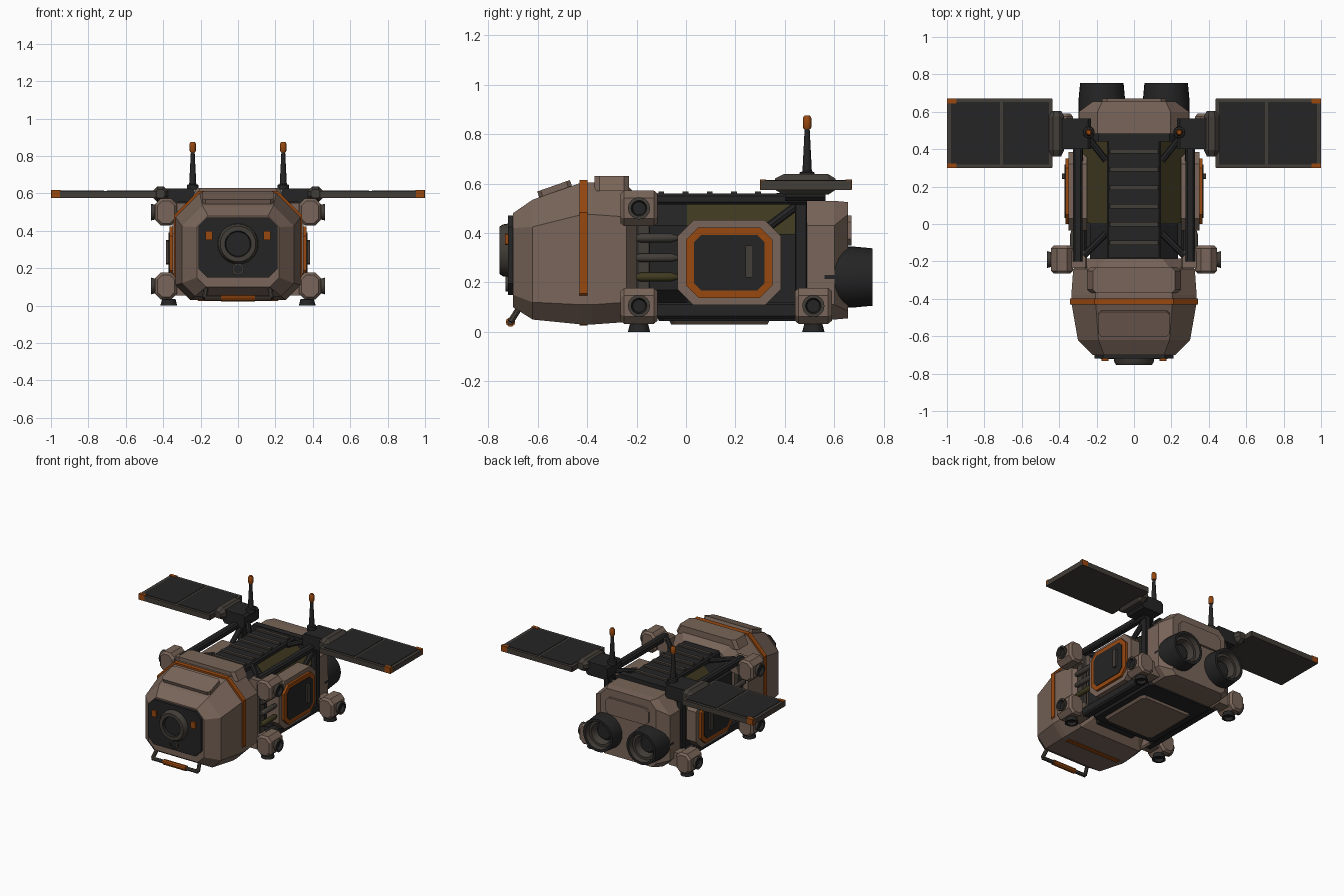
import bpy, bmesh, math
from mathutils import Vector

if "Cube" in bpy.data.objects:
    bpy.data.objects.remove(bpy.data.objects["Cube"], do_unlink=True)


def material(name, r, g, b):
    m = bpy.data.materials.new(name)
    m.use_nodes = True
    m.diffuse_color = (r, g, b, 1)
    node = m.node_tree.nodes["Principled BSDF"]
    node.inputs["Base Color"].default_value = (r, g, b, 1)
    node.inputs["Roughness"].default_value = 0.7
    return m


TAN = material("tan hull", 0.19, 0.13, 0.10)
BLACK = material("black", 0.018, 0.018, 0.018)
GREY = material("warm dark grey", 0.055, 0.047, 0.039)
ORANGE = material("burnt orange", 0.31, 0.065, 0.005)
OLIVE = material("dark olive", 0.05, 0.042, 0.014)


def finish(name, bm, mats, smooth=False):
    bmesh.ops.recalc_face_normals(bm, faces=bm.faces)
    mesh = bpy.data.meshes.new(name)
    bm.to_mesh(mesh)
    bm.free()
    for m in mats:
        mesh.materials.append(m)
    ob = bpy.data.objects.new(name, mesh)
    bpy.context.collection.objects.link(ob)
    if smooth:
        bpy.ops.object.select_all(action="DESELECT")
        ob.select_set(True)
        bpy.context.view_layer.objects.active = ob
        bpy.ops.object.shade_smooth_by_angle(angle=math.radians(35))
    return ob


def bridge(bm, rings):
    """Skin a list of vertex rings and cap both ends; returns bands of faces."""
    bands = []
    for a, b in zip(rings, rings[1:]):
        n = len(a)
        bands.append([bm.faces.new((a[i], a[(i + 1) % n], b[(i + 1) % n], b[i])) for i in range(n)])
    bands.append([bm.faces.new(rings[-1])])
    bm.faces.new(rings[0])
    return bands


def loft(name, mat, axis, rings, u=0):
    """Chamfered rectangles (t, half_u, v0, v1, top_cut, bottom_cut) skinned along an axis."""
    bm = bmesh.new()
    place = {"x": lambda t, p, q: (t, p, q), "y": lambda t, p, q: (p, t, q), "z": lambda t, p, q: (p, q, t)}[axis]
    loops = []
    for t, h, v0, v1, ct, cb in rings:
        pts = [(h - cb, v0), (h, v0 + cb), (h, v1 - ct), (h - ct, v1),
               (ct - h, v1), (-h, v1 - ct), (-h, v0 + cb), (cb - h, v0)]
        loops.append([bm.verts.new(place(t, u + p, q)) for p, q in pts])
    bridge(bm, loops)
    return finish(name, bm, [mat])


def block(name, mat, axis, t0, t1, u, h, v0, v1, cut=0.01):
    return loft(name, mat, axis, [(t, h, v0, v1, cut, cut) for t in (t0, t1)], u)


def lathe(name, mats, origin, direction, profile, inner=99, n=20):
    """Spin (distance, radius) points about a direction; bands from inner on use the second colour."""
    bm = bmesh.new()
    q = Vector(direction).to_track_quat("Z", "Y")
    rings = []
    for t, r in profile:
        rings.append([bm.verts.new(Vector(origin) + q @ Vector(
            (r * math.cos(k * math.tau / n), r * math.sin(k * math.tau / n), t))) for k in range(n)])
    for i, band in enumerate(bridge(bm, rings)):
        for f in band:
            f.material_index = 1 if i >= inner else 0
    return finish(name, bm, mats, True)


def strut(name, mat, a, b, r, n=8):
    d = Vector(b) - Vector(a)
    return lathe(name, [mat], a, d, [(0, r), (d.length, r)], n=n)


# Nose hull with band and hatches
loft("nose_hull", TAN, "y", [
    (-0.70, 0.22, 0.10, 0.48, 0.06, 0.05), (-0.62, 0.30, 0.05, 0.535, 0.11, 0.07),
    (-0.42, 0.335, 0.03, 0.605, 0.13, 0.08), (-0.38, 0.335, 0.03, 0.605, 0.13, 0.08),
    (-0.24, 0.325, 0.04, 0.595, 0.13, 0.08), (-0.185, 0.25, 0.10, 0.54, 0.10, 0.06)])
block("nose_band", ORANGE, "y", -0.43, -0.398, 0, 0.342, 0.025, 0.614, 0.13)
loft("rear_roof_hatch", TAN, "z", [(0.57, 0.25, -0.37, -0.23, 0.02, 0.02), (0.63, 0.22, -0.37, -0.23, 0.02, 0.02)])
hatch = block("front_roof_hatch", TAN, "z", -0.01, 0.018, 0, 0.19, -0.07, 0.07, 0.015)
hatch.location = (0, -0.53, 0.574)
hatch.rotation_euler.x = math.atan2(0.07, 0.2)

# Face plate, lenses and marker lights
loft("face_plate", BLACK, "y", [(t, 0.21, 0.15, 0.47, 0.045, 0.045) for t in (-0.69, -0.72)])
lathe("main_lens", [GREY, BLACK], (0, -0.71, 0.33), (0, -1, 0),
      [(0, 0.11), (0.03, 0.105), (0.045, 0.095), (0.045, 0.07), (0.025, 0.065)], 3, 28)
lathe("small_lens", [GREY, BLACK], (0, -0.71, 0.195), (0, -1, 0),
      [(0, 0.032), (0.02, 0.032), (0.02, 0.024), (0.015, 0.024)], 2)

# Front grab handle
strut("handle_grip", ORANGE, (-0.09, -0.71, 0.04), (0.09, -0.71, 0.04), 0.019, 10)
strut("handle_bar", GREY, (-0.18, -0.71, 0.04), (0.18, -0.71, 0.04), 0.013)

# Neck, middle body and ladder spine
block("neck", BLACK, "y", -0.2, 0.02, 0, 0.235, 0.08, 0.52, 0.09)
body = loft("middle_body", BLACK, "y", [(t, 0.275, 0.07, 0.525, 0.13, 0.05) for t in (0.005, 0.48)])
body.data.materials.append(OLIVE)
for f in body.data.polygons:
    f.material_index = int(f.normal.z > 0.3)
block("roof_spine", BLACK, "y", -0.18, 0.475, 0, 0.145, 0.46, 0.556)
for k in range(6):
    y = -0.1 + 0.098 * k
    block("roof_rung", GREY, "y", y - 0.012, y + 0.012, 0, 0.13, 0.55, 0.568, 0.003)

# Underside
loft("belly_frame", BLACK, "z", [(0.045, 0.25, -0.11, 0.47, 0.02, 0.02), (0.10, 0.28, -0.13, 0.49, 0.02, 0.02)])
loft("belly_panel", TAN, "z", [(0.03, 0.19, -0.06, 0.33, 0.02, 0.02), (0.05, 0.21, -0.07, 0.34, 0.02, 0.02)])

# Rear hull and its panel
loft("rear_hull", TAN, "y", [(0.475, 0.295, 0.05, 0.53, 0.10, 0.06), (0.60, 0.295, 0.05, 0.53, 0.10, 0.06),
                             (0.655, 0.22, 0.055, 0.525, 0.05, 0.03)])
block("rear_panel", TAN, "y", 0.64, 0.67, 0, 0.17, 0.35, 0.47, 0.025)
block("rear_roof_cap", BLACK, "y", 0.44, 0.485, 0, 0.22, 0.48, 0.56, 0.03)


def pod(s, y, z, down):
    """Thruster pod with outward nozzle and optional downward nozzle."""
    x = s * 0.385
    loft("thruster_pod", TAN, "y", [
        (y - 0.075, 0.045, z - 0.06, z + 0.06, 0.025, 0.025), (y - 0.06, 0.058, z - 0.072, z + 0.072, 0.03, 0.03),
        (y + 0.06, 0.058, z - 0.072, z + 0.072, 0.03, 0.03), (y + 0.075, 0.045, z - 0.06, z + 0.06, 0.025, 0.025)], x)
    block("pod_mount", TAN, "y", y - 0.045, y + 0.045, s * 0.30, 0.05, z - 0.05, z + 0.05)
    cup = [(0, 0.036), (0.035, 0.045), (0.035, 0.032), (0.015, 0.026)]
    lathe("side_nozzle", [GREY, BLACK], (s * 0.43, y, z), (s, 0, 0), cup, 2, 16)
    if down:
        lathe("down_nozzle", [BLACK], (s * 0.37, y, 0.035), (0, 0, -1), cup, n=16)


for s in (1, -1):
    block("marker_light", ORANGE, "y", -0.732, -0.71, s * 0.155, 0.018, 0.352, 0.398, 0.003)
    strut("handle_arm", GREY, (s * 0.18, -0.71, 0.04), (s * 0.165, -0.66, 0.12), 0.013)

    # Thruster pods
    pod(s, -0.19, 0.50, False)
    pod(s, -0.19, 0.105, True)
    pod(s, 0.515, 0.105, True)

    # Side frame rails and braces
    block("upper_rail", BLACK, "y", -0.2, 0.49, s * 0.30, 0.025, 0.515, 0.56)
    block("lower_rail", BLACK, "y", -0.2, 0.49, s * 0.285, 0.03, 0.055, 0.12)
    block("front_post", GREY, "z", 0.12, 0.52, s * 0.295, 0.02, -0.20, -0.145, 0.005)
    block("rear_post", BLACK, "z", 0.10, 0.53, s * 0.29, 0.02, 0.44, 0.49, 0.005)
    strut("rear_roof_brace", BLACK, (s * 0.15, 0.34, 0.54), (s * 0.26, 0.48, 0.555), 0.018)
    strut("front_roof_brace", BLACK, (s * 0.15, -0.05, 0.54), (s * 0.27, -0.17, 0.54), 0.018)
    strut("side_brace", BLACK, (s * 0.29, 0.30, 0.40), (s * 0.29, 0.46, 0.52), 0.018)

    # Small bottles behind the nose
    for z, mat in ((0.38, GREY), (0.30, GREY), (0.222, OLIVE)):
        lathe("side_bottle", [mat], (s * 0.325, -0.2, z), (0, 1, 0),
              [(0, 0.012), (0.015, 0.018), (0.14, 0.018), (0.165, 0.01)], n=12)

    # Side door
    def door(name, mat, x0, x1, h, v, cut):
        return loft(name, mat, "x", [(s * x, h, 0.28 - v, 0.28 + v, cut, cut) for x in (x0, x1)], 0.175)
    door("door_surround", TAN, 0.25, 0.35, 0.21, 0.172, 0.065)
    door("door_trim", ORANGE, 0.34, 0.367, 0.175, 0.142, 0.05)
    door("door_panel", BLACK, 0.36, 0.371, 0.143, 0.112, 0.03)
    block("door_handle", GREY, "x", s * 0.365, s * 0.385, 0.255, 0.015, 0.22, 0.35, 0.004)

    # Main engines
    lathe("main_engine", [BLACK, GREY], (s * 0.172, 0.56, 0.222), (0, 1, 0),
          [(0, 0.124), (0.11, 0.124), (0.195, 0.116), (0.195, 0.098), (0.16, 0.092), (0.16, 0.075), (0.10, 0.06)], 3, 28)
    lathe("engine_core", [BLACK], (s * 0.172, 0.65, 0.222), (0, 1, 0), [(0, 0.074), (0.035, 0.05)], n=24)

    # Solar wing, its arm and hinge
    block("wing_arm", BLACK, "y", 0.40, 0.565, s * 0.315, 0.085, 0.53, 0.625, 0.015)
    loft("wing_hinge", GREY, "y", [(0.36, 0.025, 0.575, 0.62, 0.012, 0.012), (0.395, 0.042, 0.555, 0.638, 0.025, 0.025),
                                   (0.575, 0.042, 0.555, 0.638, 0.025, 0.025), (0.605, 0.025, 0.575, 0.62, 0.012, 0.012)], s * 0.415)
    block("wing_frame", GREY, "z", 0.575, 0.612, s * 0.7175, 0.2825, 0.30, 0.67, 0.003)
    for x, h in ((0.577, 0.123), (0.847, 0.131)):
        block("solar_cell", BLACK, "z", 0.605, 0.615, s * x, h, 0.318, 0.652, 0.002)
    for y in (0.312, 0.658):
        block("wing_corner", ORANGE, "z", 0.577, 0.617, s * 0.975, 0.025, y - 0.0125, y + 0.0125, 0.002)

    # Antenna
    lathe("antenna_mast", [BLACK], (s * 0.242, 0.49, 0.615), (0, 0, 1),
          [(0, 0.032), (0.03, 0.03), (0.035, 0.019), (0.21, 0.01)], n=12)
    lathe("antenna_tip", [ORANGE], (s * 0.242, 0.49, 0.82), (0, 0, 1),
          [(0, 0.013), (0.008, 0.017), (0.045, 0.017), (0.055, 0.011)], n=12)
